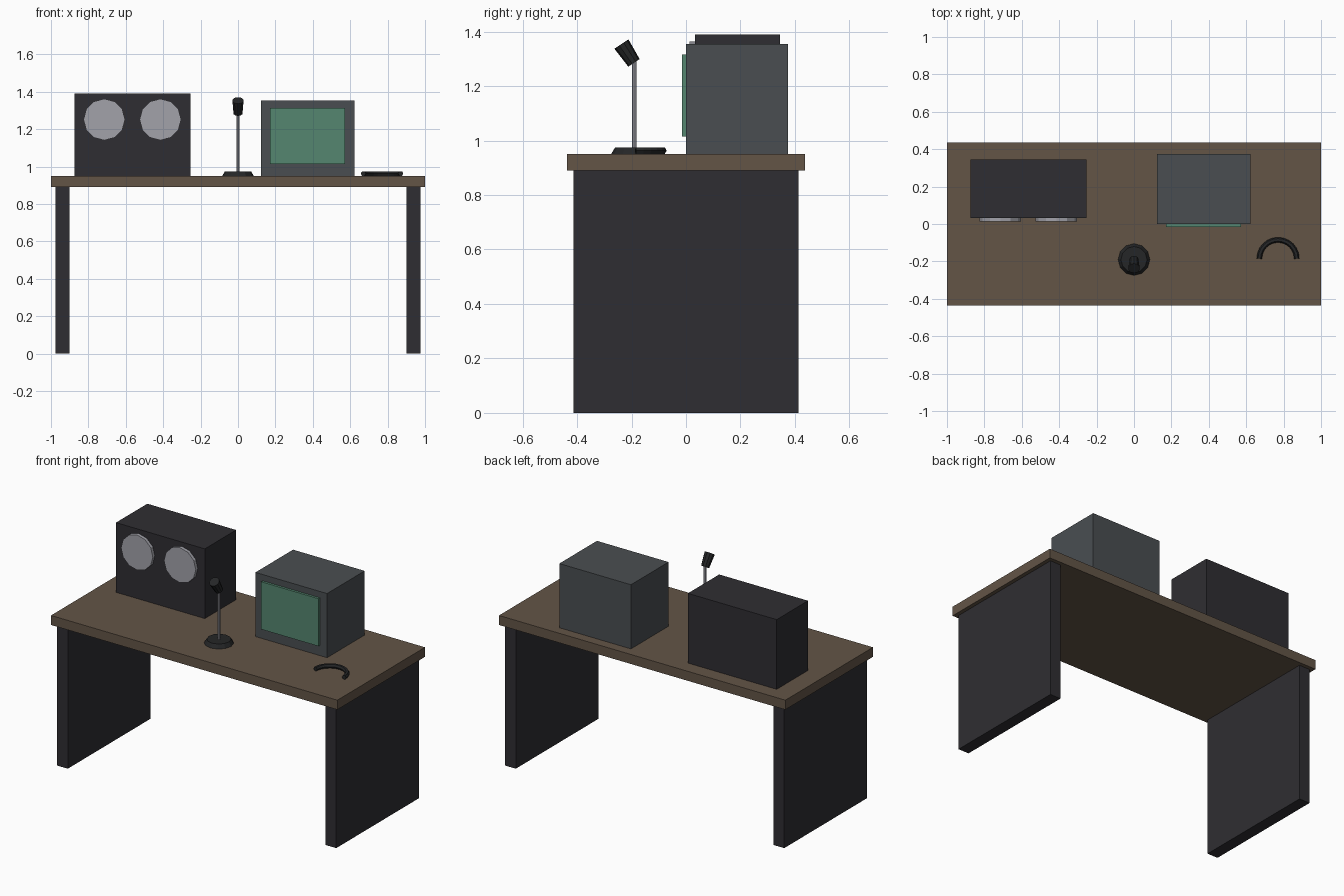
import bpy
from math import sin, cos, pi
from mathutils import Vector

if "Cube" in bpy.data.objects:
    bpy.data.objects.remove(bpy.data.objects["Cube"])


def material(name, rgb):
    m = bpy.data.materials.new(name)
    m.diffuse_color = (*rgb, 1)
    m.use_nodes = True
    m.node_tree.nodes["Principled BSDF"].inputs["Base Color"].default_value = m.diffuse_color
    return m


WOOD = material("wood", (0.125, 0.09, 0.062))
DARK = material("dark_panel", (0.028, 0.027, 0.032))
CASE = material("grey_case", (0.068, 0.076, 0.083))
GREEN = material("green_glass", (0.09, 0.24, 0.16))
METAL = material("metal", (0.36, 0.36, 0.40))
BLACK = material("black_plastic", (0.018, 0.019, 0.02))


def box(name, x, y, z, mat):
    """Box from (min, max) ranges."""
    bpy.ops.mesh.primitive_cube_add(size=1, location=[sum(r) / 2 for r in (x, y, z)])
    o = bpy.context.object
    o.name = name
    o.scale = [r[1] - r[0] for r in (x, y, z)]
    bpy.ops.object.transform_apply(location=False, rotation=False, scale=True)
    o.data.materials.append(mat)
    return o


def rod(name, a, b, r1, r2, sides, mat):
    """Cone or cylinder running from point a to point b."""
    a, b = Vector(a), Vector(b)
    bpy.ops.mesh.primitive_cone_add(vertices=sides, radius1=r1, radius2=r2,
                                    depth=(b - a).length, location=(a + b) / 2,
                                    rotation=(b - a).to_track_quat('Z', 'Y').to_euler())
    o = bpy.context.object
    o.name = name
    o.data.materials.append(mat)
    return o


# Desk: top slab and two panel legs
box("desk_top", (-1, 1), (-0.437, 0.437), (0.89, 0.95), WOOD)
for side, x in (("left", (-0.975, -0.9)), ("right", (0.9, 0.975))):
    box(side + "_leg_panel", x, (-0.4125, 0.4125), (0, 0.89), DARK)

# Tape recorder with two reels
box("recorder_case", (-0.875, -0.255), (0.033, 0.345), (0.95, 1.39), DARK)
for side, x in (("left", -0.715), ("right", -0.415)):
    rod(side + "_reel", (x, 0.04, 1.252), (x, 0.013, 1.252), 0.111, 0.111, 12, METAL)

# Monitor with a raised screen
box("monitor_case", (0.122, 0.622), (0, 0.375), (0.95, 1.355), CASE)
box("monitor_screen", (0.172, 0.573), (-0.015, 0.01), (1.015, 1.315), GREEN)

# Desk microphone
rod("microphone_base", (0, -0.19, 0.95), (0, -0.19, 0.975), 0.085, 0.07, 12, BLACK)
rod("microphone_stem", (0, -0.19, 0.97), (0, -0.19, 1.3), 0.009, 0.009, 8, METAL)
rod("microphone_head", (0, -0.191, 1.285), (0, -0.237, 1.354), 0.025, 0.031, 10, BLACK)

# Headband: half ring lying on the desk
curve = bpy.data.curves.new("headband", 'CURVE')
curve.dimensions = '3D'
curve.bevel_depth = 0.014
curve.bevel_resolution = 1
curve.use_fill_caps = True
spline = curve.splines.new('POLY')
N = 12
spline.points.add(N)
for i, p in enumerate(spline.points):
    t = pi * i / N
    p.co = (0.1 * cos(t), 0.1 * sin(t), 0, 1)
spline.use_smooth = False
curve.materials.append(BLACK)
band = bpy.data.objects.new("headband", curve)
band.location = (0.77, -0.185, 0.963)
bpy.context.collection.objects.link(band)
